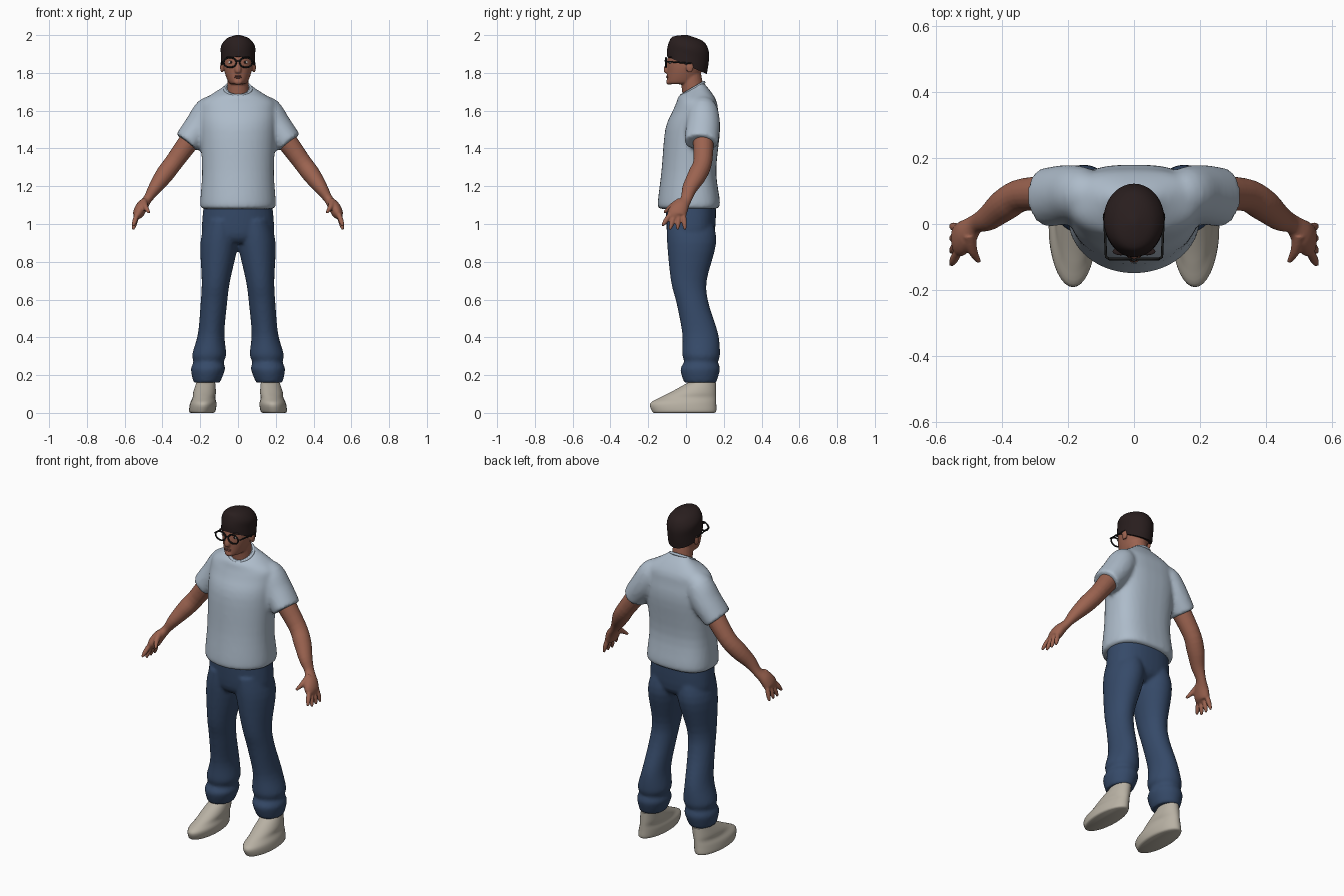
import bpy, bmesh, math
from mathutils import Vector, Matrix

default_cube = bpy.data.objects.get("Cube")
if default_cube:
    bpy.data.objects.remove(default_cube)


def material(name, *colour):
    made = bpy.data.materials.new(name)
    made.use_nodes = True
    made.diffuse_color = (*colour, 1)
    shader = next(node for node in made.node_tree.nodes if node.type == 'BSDF_PRINCIPLED')
    shader.inputs["Base Color"].default_value = (*colour, 1)
    shader.inputs["Roughness"].default_value = .8
    return made


SKIN = material("brown skin", .33, .125, .08)
LIP = material("lip", .22, .08, .06)
SHIRT = material("pale blue cotton", .42, .5, .59)
DENIM = material("navy denim", .036, .068, .14)
SHOE = material("cream canvas", .48, .44, .37)
HAIR = material("dark hair", .022, .013, .013)
BLACK = material("black frame", .01, .01, .01)
WHITE = material("eye white", .6, .57, .53)


def smooth_path(rings, steps=4):
    """Resample a few key rings along a Catmull-Rom spline."""
    last = len(rings) - 1
    path = []
    for index in range(last):
        keys = [rings[max(0, min(last, index + offset))] for offset in (-1, 0, 1, 2)]
        for step in range(steps):
            t = step / steps
            path.append([b + t * (c - a) / 2 + t * t * (a - b * 5 / 2 + 2 * c - d / 2)
                         + t ** 3 * (3 * (b - c) + d - a) / 2 for a, b, c, d in zip(*keys)])
    return path + [list(rings[-1])]


def circle(count):
    return [(math.cos(math.tau * k / count), math.sin(math.tau * k / count)) for k in range(count)]


def skin_over(bm, loops):
    """Join rings of points into a closed, capped skin."""
    loops = [[bm.verts.new(point) for point in loop] for loop in loops]
    for low, high in zip(loops, loops[1:]):
        for k in range(len(low)):
            bm.faces.new((low[k - 1], low[k], high[k], high[k - 1]))
    bm.faces.new(loops[0])
    bm.faces.new(loops[-1])


def column(bm, rings, side=1, root=0, lean=0, back_power=2, tilt=lambda t: 0):
    """Stack level ovals of (height, half width, front y, back y); the centre x is root + lean * height."""
    path = smooth_path(rings)
    loops = []
    for index, (z, width, front, back) in enumerate(path):
        slope = tilt(index / (len(path) - 1))
        loop = []
        for c, s in circle(36):
            power = 2 / back_power if s > 0 else 1
            across, along = (math.copysign(abs(value) ** power, value) for value in (c, s))
            loop.append((side * (root + lean * z + width * across),
                         (front + back) / 2 + along * (back - front) / 2, z + slope * along))
        loops.append(loop)
    skin_over(bm, loops)


def limb(bm, rings, side=1, flatten=0):
    """Sweep ovals of (x, y, z, radius), flattening sideways towards the end."""
    path = smooth_path(rings)
    last = len(path) - 1
    loops = []
    for index, (x, y, z, radius) in enumerate(path):
        ahead, behind = path[min(index + 1, last)], path[max(index - 1, 0)]
        along = (Vector(ahead[:3]) - Vector(behind[:3])).normalized()
        depth = Vector((0, 1, 0))
        depth = (depth - along * depth.dot(along)).normalized()
        across = along.cross(depth) * (1 - flatten * (index / last) ** 2)
        points = [Vector((x, y, z)) + radius * (depth * c + across * s) for c, s in circle(20)]
        loops.append([(side * p.x, p.y, p.z) for p in points])
    skin_over(bm, loops)


def ball(bm, centre, size):
    place = Matrix.Translation(centre) @ Matrix.Diagonal((*size, 1))
    bmesh.ops.create_uvsphere(bm, u_segments=20, v_segments=12, radius=1, matrix=place)


def finish(name, bm, colour, voxel=0, relax=3):
    """Turn the parts into an object; a voxel size fuses overlapping parts into one soft skin."""
    bmesh.ops.recalc_face_normals(bm, faces=bm.faces)
    mesh = bpy.data.meshes.new(name)
    bm.to_mesh(mesh)
    bm.free()
    mesh.materials.append(colour)
    made = bpy.data.objects.new(name, mesh)
    bpy.context.collection.objects.link(made)
    bpy.ops.object.select_all(action='DESELECT')
    made.select_set(True)
    bpy.context.view_layer.objects.active = made
    bpy.ops.object.shade_smooth_by_angle(angle=math.radians(50))
    if voxel:
        fuse = made.modifiers.new("fuse", 'REMESH')
        fuse.mode, fuse.voxel_size, fuse.use_smooth_shade = 'VOXEL', voxel, True
        soften = made.modifiers.new("soften", 'SMOOTH')
        soften.factor, soften.iterations = .5, relax


def tube(name, points, radius, colour, closed=False):
    curve = bpy.data.curves.new(name, 'CURVE')
    curve.dimensions, curve.bevel_depth, curve.bevel_resolution = '3D', radius, 2
    curve.use_fill_caps = True
    spline = curve.splines.new('POLY')
    spline.points.add(len(points) - 1)
    for target, point in zip(spline.points, points):
        target.co = (*point, 1)
    spline.use_cyclic_u = closed
    curve.materials.append(colour)
    bpy.context.collection.objects.link(bpy.data.objects.new(name, curve))


# Shirt: torso and both sleeves fused, with a neckband
bm = bmesh.new()
column(bm, [(1.08, .19, -.14, .16), (1.11, .2, -.15, .18), (1.28, .19, -.13, .16), (1.5, .2, -.11, .18),
            (1.6, .2, -.07, .17), (1.65, .19, -.05, .16), (1.69, .13, -.04, .13), (1.72, .07, -.02, .09)],
       back_power=2.8, tilt=lambda t: .035 * t ** 6)
for side in (1, -1):
    limb(bm, [(.1, .09, 1.63, .05), (.15, .09, 1.6, .08), (.2, .09, 1.52, .09), (.27, .08, 1.43, .09)],
         side, flatten=.2)
finish("shirt", bm, SHIRT, voxel=.011, relax=5)
tube("neckband", [(.07 * c, .035 + .06 * s, 1.715 + .035 * s) for c, s in circle(32)], .008, SHIRT, closed=True)

# Trousers: hips and both gathered legs fused
bm = bmesh.new()
column(bm, [(1.12, .18, -.11, .16), (.95, .19, -.1, .15), (.9, .14, -.07, .1)], back_power=2.4)
for side in (1, -1):
    column(bm, [(1.02, .08, -.1, .14), (.9, .1, -.1, .16), (.7, .075, -.08, .11), (.58, .07, -.05, .12),
                (.42, .07, -.02, .17), (.31, .09, -.02, .18), (.27, .08, -.01, .17), (.23, .09, -.03, .18),
                (.16, .07, -.01, .16)], side, root=.18, lean=-.09)
finish("trousers", bm, DENIM, voxel=.01)

for side, label in ((1, "left"), (-1, "right")):
    # Arm, palm, four fanned fingers and thumb fused
    bm = bmesh.new()
    limb(bm, [(.2, .09, 1.52, .06), (.33, .09, 1.34, .05), (.39, .06, 1.26, .05), (.44, .02, 1.19, .04),
              (.48, 0, 1.13, .03), (.51, -.03, 1.09, .045), (.53, -.05, 1.05, .05), (.54, -.05, 1.03, .03)],
         side, flatten=.6)
    for finger in range(4):
        knuckle = Vector((.535, -.085 + .024 * finger, 1.05))
        tip = Vector((.555, -.125 + .04 * finger, .99 if finger == 0 else .97))
        middle = knuckle.lerp(tip, .6)
        limb(bm, [(*knuckle, .013), (*middle, .013), (*tip, .006)], side)
    limb(bm, [(.5, -.03, 1.12, .02), (.49, -.08, 1.09, .015), (.47, -.115, 1.06, .007)], side)
    finish(label + "_arm", bm, SKIN, voxel=.005, relax=2)

    # Ankle and slip-on shoe
    bm = bmesh.new()
    limb(bm, [(.17, .08, .05, .04), (.17, .08, .26, .04)], side)
    finish(label + "_ankle", bm, SKIN)
    bm = bmesh.new()
    column(bm, [(0, .06, -.17, .15), (.01, .07, -.18, .16), (.05, .07, -.19, .16), (.08, .06, -.14, .16),
                (.11, .06, -.08, .16), (.16, .05, .01, .16)], side, root=.19, lean=-.12)
    finish(label + "_shoe", bm, SHOE)

    # Eye, iris and brow
    bm = bmesh.new()
    ball(bm, (side * .037, -.08, 1.856), (.015, .011, .008))
    finish(label + "_eye", bm, WHITE)
    bm = bmesh.new()
    ball(bm, (side * .037, -.088, 1.856), (.006, .005, .006))
    ball(bm, (side * .04, -.083, 1.883), (.025, .012, .004))
    finish(label + "_iris_and_brow", bm, HAIR)

    # Round lens rim and temple of the glasses
    tube(label + "_lens_rim", [(side * (.042 + .033 * c), -.106, 1.855 + .026 * s) for c, s in circle(32)],
         .0045, BLACK, closed=True)
    tube(label + "_temple", [(side * .074, -.106, 1.86), (side * .085, -.1, 1.86), (side * .09, .03, 1.85)],
         .004, BLACK)

tube("glasses_bridge", [(-.01, -.107, 1.86), (0, -.111, 1.864), (.01, -.107, 1.86)], .004, BLACK)

# Head: neck, skull, nose, chin and ears fused
bm = bmesh.new()
limb(bm, [(0, .05, 1.62, .06), (0, .02, 1.82, .055)])
column(bm, [(1.74, .03, -.09, .02), (1.75, .05, -.1, .06), (1.8, .07, -.1, .08), (1.85, .08, -.1, .1),
            (1.91, .08, -.09, .1), (1.97, .05, -.05, .07)])
limb(bm, [(0, -.09, 1.87, .01), (0, -.1, 1.82, .018), (0, -.1, 1.8, .014)])
ball(bm, (0, -.09, 1.752), (.024, .015, .015))
for side in (1, -1):
    ball(bm, (side * .085, .02, 1.83), (.01, .02, .03))
finish("head", bm, SKIN, voxel=.005)
bm = bmesh.new()
for z in (1.775, 1.782):
    ball(bm, (0, -.097, z), (.022, .008, .004))
finish("lips", bm, LIP)

# Short hair with a hairline that drops to the nape
bm = bmesh.new()
column(bm, [(1.84, .09, -.1, .11), (1.89, .09, -.1, .12), (1.94, .09, -.09, .12), (1.98, .06, -.07, .09),
            (2, .01, -.01, .01)], tilt=lambda t: .046 * (t - 1))
finish("hair", bm, HAIR)
